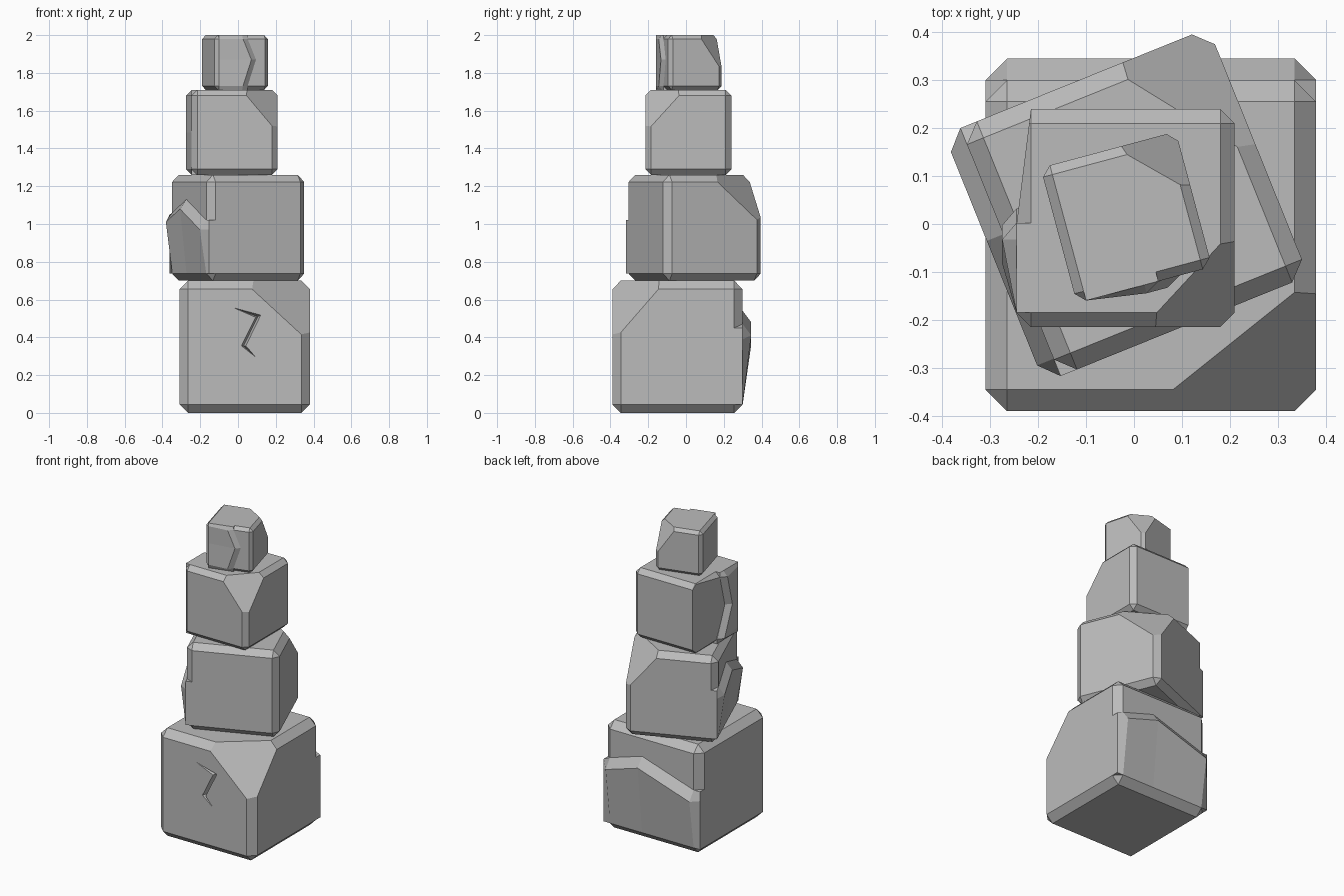
import bpy
import bmesh
from math import radians
from mathutils import Vector

if "Cube" in bpy.data.objects:
    bpy.data.objects.remove(bpy.data.objects["Cube"], do_unlink=True)

stone = bpy.data.materials.new("grey stone")
stone.use_nodes = True
grey = (0.5, 0.5, 0.5, 1)
stone.diffuse_color = grey
bsdf = next(n for n in stone.node_tree.nodes if n.type == "BSDF_PRINCIPLED")
bsdf.inputs["Base Color"].default_value = grey
bsdf.inputs["Roughness"].default_value = 0.9

X, Y, Z = Vector((1, 0, 0)), Vector((0, 1, 0)), Vector((0, 0, 1))


def finish(bm, name, centre, turn):
    """Turn a bmesh into a flat shaded stone object."""
    bmesh.ops.recalc_face_normals(bm, faces=bm.faces[:])
    mesh = bpy.data.meshes.new(name)
    bm.to_mesh(mesh)
    bm.free()
    mesh.materials.append(stone)
    ob = bpy.data.objects.new(name, mesh)
    ob.location = centre
    ob.rotation_euler.z = radians(turn)
    bpy.context.collection.objects.link(ob)
    return ob


def block(name, centre, half, chamfer, turn, cuts):
    """Chamfered box with broken corners sliced off by planes."""
    bm = bmesh.new()
    bmesh.ops.create_cube(bm, size=2)
    bmesh.ops.scale(bm, vec=half, verts=bm.verts[:])
    bmesh.ops.bevel(bm, geom=bm.edges[:], offset=chamfer, segments=1,
                    profile=0.5, affect="EDGES")
    for point, normal in cuts:
        cut = bmesh.ops.bisect_plane(
            bm, geom=bm.verts[:] + bm.edges[:] + bm.faces[:], dist=1e-5,
            plane_co=point, plane_no=Vector(normal).normalized(),
            clear_outer=True)
        rim = [e for e in cut["geom_cut"]
               if isinstance(e, bmesh.types.BMEdge) and e.is_boundary]
        bmesh.ops.edgeloop_fill(bm, edges=rim)
    return finish(bm, name, centre, turn)


def ledge(name, centre, turn, axes, reach, start, chamfer, thick, drop, lip):
    """Wedge that swells out of a side face and breaks off at a jagged lip."""
    along, rise, out = axes
    bm = bmesh.new()
    rows = []
    for i, (s, t) in enumerate(lip):
        bulge = 0 if i in (0, len(lip) - 1) else thick
        section = [(start, 0), (t - drop, bulge), (t, 0),
                   (t, -chamfer), (start, -chamfer)]
        rows.append([bm.verts.new(along * s + rise * a + out * (reach + b))
                     for a, b in section])
    for low, high in zip(rows, rows[1:]):
        for k in range(len(low)):
            j = (k + 1) % len(low)
            bm.faces.new((low[k], low[j], high[j], high[k]))
    bm.faces.new(rows[0])
    bm.faces.new(rows[-1])
    return finish(bm, name, centre, turn)


# Bottom block with its back ledge
base_at = (0.035, -0.045, 0.35)
base = block("bottom_block", base_at, (0.345, 0.345, 0.35), 0.045, 0,
             [((0.045, -0.345, 0.30), (0.92, -1.15, 1))])
ledge("bottom_ledge", base_at, 0, (X, Z, Y), 0.345, -0.305, 0.045, 0.045, 0.06,
      [(-0.345, 0.07), (-0.3, 0.07), (0.07, 0.19), (0.3, 0.12), (0.345, 0.1)])

# Second block, turned, with a ledge on its right side
second_at = (0.001, 0.046, 0.98)
block("second_block", second_at, (0.279, 0.279, 0.28), 0.037, 22,
      [((0.089, 0.279, 0.24), (1.21, 0.89, 1))])
ledge("second_ledge", second_at, 22, (Y, Z, -X), 0.279, -0.243, 0.037, 0.037, 0.05,
      [(-0.279, 0.04), (-0.24, 0.04), (0.04, 0.15), (0.24, 0.08), (0.279, 0.07)])

# Third block with an upright ledge
third_at = (-0.0175, 0.0125, 1.485)
block("third_block", third_at, (0.2275, 0.2275, 0.225), 0.03, 0,
      [((0.0625, -0.2275, 0.195), (1.19, -1.1, 1)),
       ((-0.2275, -0.0125, 0), (-0.24, 0.03, 0))])
ledge("third_ledge", third_at, 0, (Z, Y, -X), 0.2275, -0.1975, 0.03, 0.03, 0.035,
      [(-0.225, 0.02), (-0.195, 0.02), (0, -0.06), (0.195, -0.01), (0.225, -0.01)])

# Top block with an upright ledge on its front
top_at = (-0.016, 0.014, 1.855)
block("top_block", top_at, (0.146, 0.146, 0.145), 0.02, 15,
      [((0.032, 0.146, 0.12), (1.48, 1.5, 1))])
ledge("top_ledge", top_at, 15, (Z, X, -Y), 0.146, -0.126, 0.02, 0.018, 0.03,
      [(-0.145, 0.03), (-0.125, 0.03), (0.015, 0.076), (0.125, 0.03), (0.145, 0.03)])

# Zigzag crack carved into the bottom block
bm = bmesh.new()
outline = [(-0.06, 0.57), (0.125, 0.52), (0.045, 0.355),
           (0.11, 0.28), (0.015, 0.355), (0.09, 0.505)]
a, b, c, d, e, f = [bm.verts.new((x, -0.4, z)) for x, z in outline]
p = bm.verts.new((0.105, -0.355, 0.51))
q = bm.verts.new((0.03, -0.355, 0.355))
for face in ((a, b, c, d, e, f), (a, b, p), (b, c, q, p), (c, d, q),
             (d, e, q), (e, f, p, q), (f, a, p)):
    bm.faces.new(face)
cutter = finish(bm, "crack_cutter", (0, 0, 0), 0)
cutter.hide_render = True
cutter.hide_viewport = True
cutter.display_type = "WIRE"
crack = base.modifiers.new("crack", "BOOLEAN")
crack.operation = "DIFFERENCE"
crack.solver = "EXACT"
crack.object = cutter
